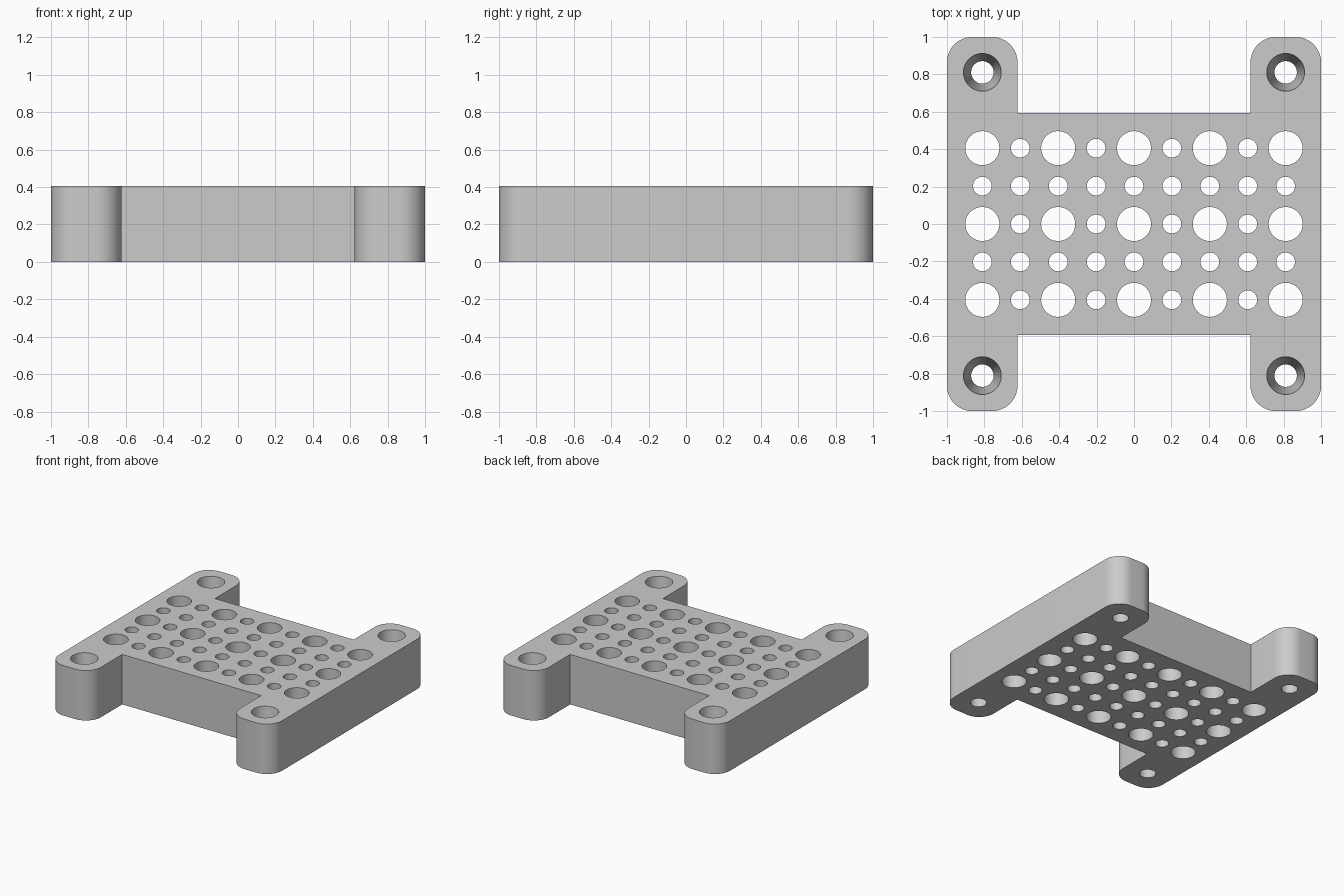
import bpy, bmesh, math
from mathutils import Matrix

HEIGHT = 0.405      # plate thickness
PITCH = 0.2027      # hole grid spacing
INNER_X = 0.623     # inner side of the legs
WEB_Y = 0.593       # front and back of the middle web
CORNER = 0.135      # leg corner radius
POST = 4 * PITCH    # mounting hole centre

cube = bpy.data.objects.get("Cube")
if cube:
    bpy.data.objects.remove(cube, do_unlink=True)

grey = bpy.data.materials.new("light grey")
grey.use_nodes = True
colour = (0.6, 0.6, 0.6, 1)
grey.diffuse_color = colour
grey.node_tree.nodes["Principled BSDF"].inputs["Base Color"].default_value = colour


def make_object(name, bm):
    mesh = bpy.data.meshes.new(name)
    bmesh.ops.recalc_face_normals(bm, faces=bm.faces)
    bm.to_mesh(mesh)
    bm.free()
    mesh.materials.append(grey)
    obj = bpy.data.objects.new(name, mesh)
    bpy.context.collection.objects.link(obj)
    return obj


def quarter_outline(steps=12):
    """Right back quarter of the outline, from the leg side to the web middle."""
    points = []
    for cx, start in ((1 - CORNER, 0), (INNER_X + CORNER, math.pi / 2)):
        for i in range(steps + 1):
            a = start + math.pi / 2 * i / steps
            points.append((cx + CORNER * math.cos(a), 1 - CORNER + CORNER * math.sin(a)))
    return points + [(INNER_X, WEB_Y)]


# H-shaped plate, the quarter mirrored around both axes
quarter = quarter_outline()
half = quarter + [(-x, y) for x, y in reversed(quarter)]
outline = half + [(x, -y) for x, y in reversed(half)]
bm = bmesh.new()
base = bm.faces.new([bm.verts.new((x, y, 0)) for x, y in outline])
lifted = bmesh.ops.extrude_face_region(bm, geom=[base])["geom"]
bmesh.ops.translate(bm, vec=(0, 0, HEIGHT),
                    verts=[v for v in lifted if isinstance(v, bmesh.types.BMVert)])
plate = make_object("perforated_plate", bm)

# Cutters: alternating large and small holes, and tapered corner holes
bm = bmesh.new()


def add_hole(x, y, bottom, top):
    # Extend past both faces while keeping the taper
    slope = (top - bottom) / 2
    bmesh.ops.create_cone(bm, cap_ends=True, segments=48,
                          radius1=bottom - slope, radius2=top + slope, depth=HEIGHT * 2,
                          matrix=Matrix.Translation((x, y, HEIGHT / 2)))


for i in range(-4, 5):
    for j in range(-2, 3):
        radius = 0.091 if i % 2 == 0 and j % 2 == 0 else 0.05
        add_hole(i * PITCH, j * PITCH, radius, radius)
for x in (-POST, POST):
    for y in (-POST, POST):
        add_hole(x, y, 0.06, 0.101)
cutter = make_object("hole_cutters", bm)
cutter.hide_render = True
cutter.hide_set(True)

# Drill the plate
drill = plate.modifiers.new("holes", 'BOOLEAN')
drill.operation = 'DIFFERENCE'
drill.solver = 'EXACT'
drill.object = cutter
bpy.ops.object.select_all(action='DESELECT')
bpy.context.view_layer.objects.active = plate
plate.select_set(True)
bpy.ops.object.modifier_apply(modifier=drill.name)
bpy.data.objects.remove(cutter, do_unlink=True)
bpy.ops.object.shade_smooth_by_angle(angle=math.radians(30))
